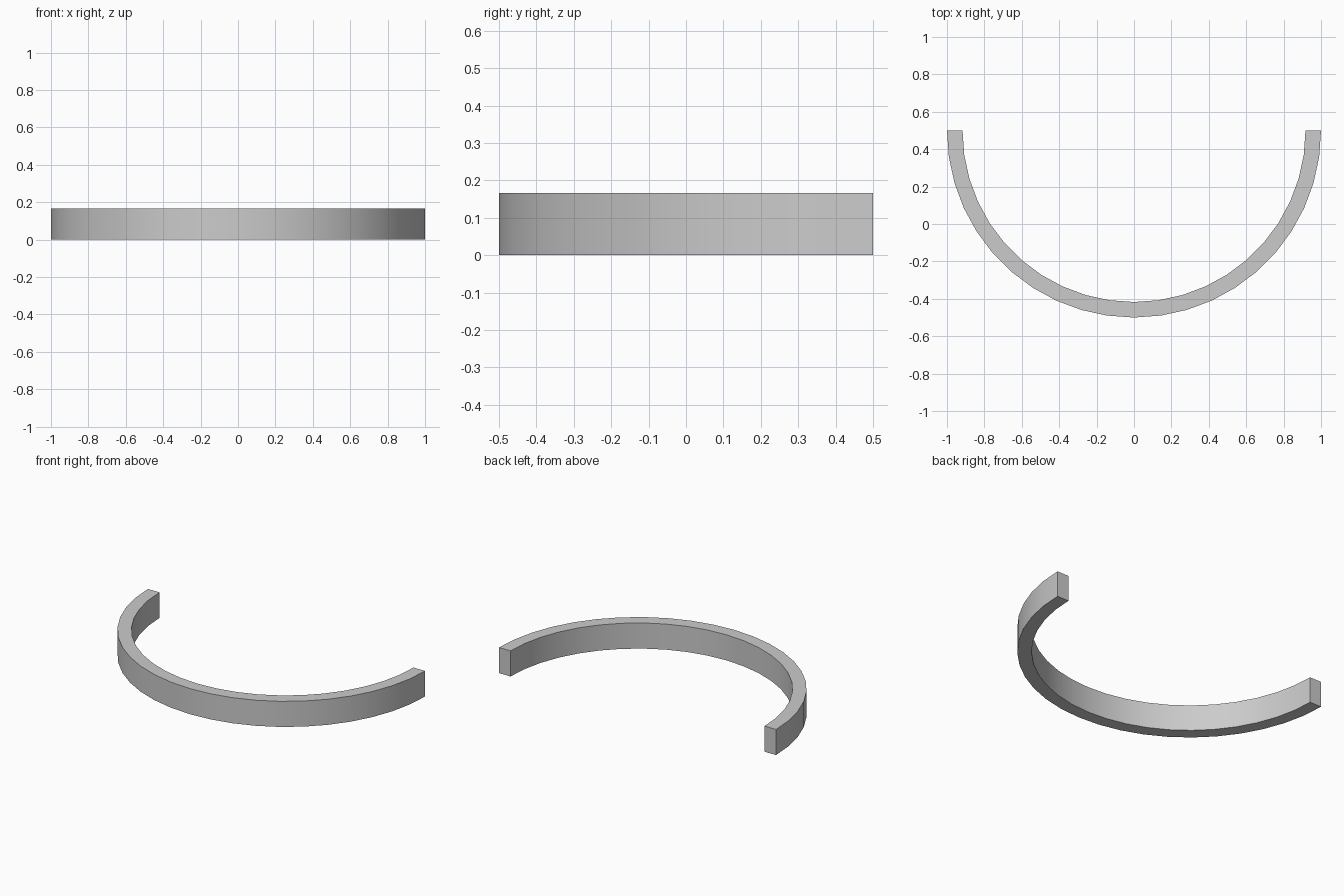
import bpy, bmesh
from math import pi, radians
from mathutils import Matrix

if "Cube" in bpy.data.objects:
    bpy.data.objects.remove(bpy.data.objects["Cube"])

OUTER, INNER, HEIGHT, SEGMENTS = 1.0, 0.917, 0.167, 22

# Rectangular cross-section at the left end, centred on the arc axis at y = 0.5
bm = bmesh.new()
profile = [(-OUTER, 0), (-INNER, 0), (-INNER, HEIGHT), (-OUTER, HEIGHT)]
start = bm.faces.new([bm.verts.new((x, 0.5, z)) for x, z in profile])

# Sweep it half a turn around the front; both end caps are kept
bmesh.ops.spin(bm, geom=[start] + start.edges[:] + start.verts[:],
               cent=(0, 0.5, 0), axis=(0, 0, 1), angle=pi, steps=SEGMENTS)

# Make sure the start cap exists
open_edges = [e for e in bm.edges if e.is_boundary]
if open_edges:
    bmesh.ops.holes_fill(bm, edges=open_edges, sides=4)
bmesh.ops.recalc_face_normals(bm, faces=bm.faces[:])

mesh = bpy.data.meshes.new("half_ring")
bm.to_mesh(mesh)
bm.free()
ring = bpy.data.objects.new("half_ring", mesh)
bpy.context.collection.objects.link(ring)

# Smooth curved walls, crisp rims and ends
bpy.context.view_layer.objects.active = ring
ring.select_set(True)
bpy.ops.object.shade_smooth_by_angle(angle=radians(30))
